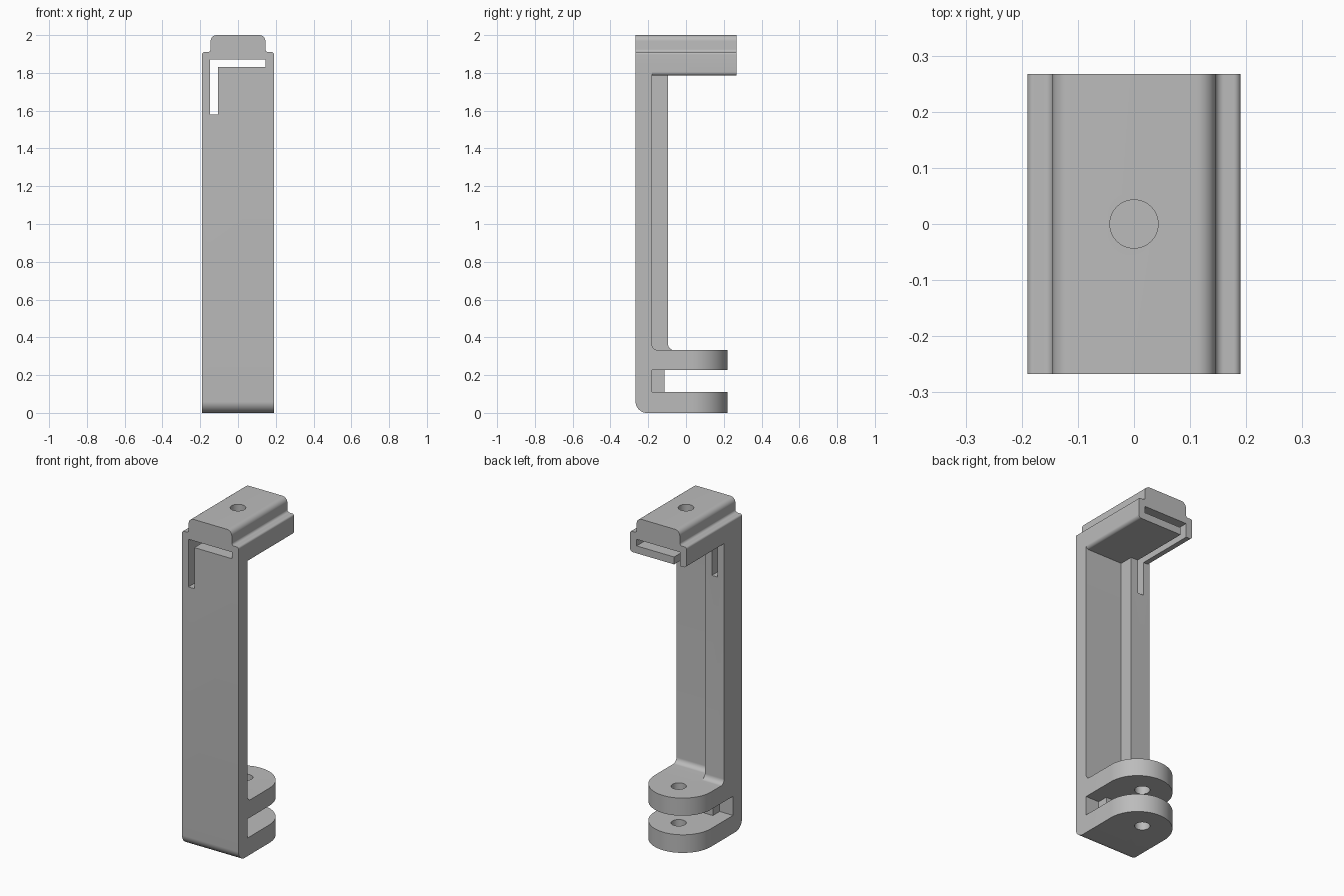
import bpy, bmesh, math
from mathutils import Vector

if "Cube" in bpy.data.objects:
    bpy.data.objects.remove(bpy.data.objects["Cube"])

grey = bpy.data.materials.new("plain grey")
grey.diffuse_color = (0.5, 0.5, 0.5, 1)
grey.use_nodes = True
grey.node_tree.nodes["Principled BSDF"].inputs["Base Color"].default_value = grey.diffuse_color


def rounded(corners, steps=8):
    """Closed 2D outline; a corner may carry a third value, its fillet radius."""
    out, n = [], len(corners)
    for i, c in enumerate(corners):
        p = Vector(c[:2])
        if len(c) == 2:
            out.append(p)
            continue
        a = (Vector(corners[i - 1][:2]) - p).normalized()
        b = (Vector(corners[(i + 1) % n][:2]) - p).normalized()
        half = a.angle(b) / 2
        centre = p + (a + b).normalized() * c[2] / math.sin(half)
        s = p + a * c[2] / math.tan(half) - centre
        e = p + b * c[2] / math.tan(half) - centre
        for k in range(steps + 1):
            t = k / steps
            out.append(centre + s.lerp(e, t).normalized() * c[2])
    return out


def prism(name, outline, axis, lo, hi):
    """Extrude a 2D outline along an axis."""
    place = {"x": lambda u, v, w: (w, u, v),
             "y": lambda u, v, w: (u, w, v),
             "z": lambda u, v, w: (u, v, w)}[axis]
    bm = bmesh.new()
    face = bm.faces.new([bm.verts.new(place(u, v, lo)) for u, v in outline])
    ext = bmesh.ops.extrude_face_region(bm, geom=[face])
    verts = [g for g in ext["geom"] if isinstance(g, bmesh.types.BMVert)]
    bmesh.ops.translate(bm, verts=verts, vec=place(0, 0, hi - lo))
    bmesh.ops.recalc_face_normals(bm, faces=bm.faces)
    mesh = bpy.data.meshes.new(name)
    bm.to_mesh(mesh)
    bm.free()
    mesh.materials.append(grey)
    ob = bpy.data.objects.new(name, mesh)
    bpy.context.collection.objects.link(ob)
    return ob


def circle(cx, cy, r, n=48):
    return [(cx + r * math.cos(math.tau * i / n), cy + r * math.sin(math.tau * i / n))
            for i in range(n)]


def combine(target, other, op):
    mod = target.modifiers.new(op, "BOOLEAN")
    mod.object, mod.operation, mod.solver = other, op, "EXACT"
    bpy.context.view_layer.objects.active = target
    bpy.ops.object.modifier_apply(modifier=mod.name)
    bpy.data.objects.remove(other)


W, F, B = 0.19, -0.267, 0.267

# upright plate with the foot, side profile
bracket = prism("clamp_bracket", rounded([
    (F, 0, 0.06), (0.22, 0), (0.22, 0.333), (-0.18, 0.333, 0.03),
    (-0.18, 1.85), (F, 1.85)]), "x", -W, W)

# thicker rib along the left side of the plate
rib = prism("rib", rounded([
    (-0.22, 0.26), (0, 0.26), (0, 0.333), (-0.095, 0.333, 0.03),
    (-0.095, 1.85), (-0.22, 1.85)]), "x", -W, -0.06)
combine(bracket, rib, "UNION")

# stepped head block
half = [(W, 1.785, 0.02), (W, 1.91, 0.012), (0.145, 1.91, 0.015), (0.145, 2.0, 0.032)]
mirror = [(-c[0],) + c[1:] for c in reversed(half)]
head = prism("head", rounded(half + mirror), "y", F, B)
combine(bracket, head, "UNION")

# round ends of the two lugs
arc = [(-W * math.cos(math.pi * i / 40), 0.03 + W * math.sin(math.pi * i / 40))
       for i in range(41)]
trim = prism("lug_trim", [(-0.3, 0.3), (-0.3, 0.03)] + arc + [(0.3, 0.03), (0.3, 0.3)],
             "z", -0.1, 0.5)
combine(bracket, trim, "DIFFERENCE")

# gap between the lugs, leaving a raised pad at the back of it
gap = prism("lug_gap", [(-0.3, -0.18), (-0.1, -0.18), (-0.1, -0.115), (0.1, -0.115),
                        (0.1, -0.18), (0.3, -0.18), (0.3, 0.3), (-0.3, 0.3)],
            "z", 0.11, 0.226)
combine(bracket, gap, "DIFFERENCE")

# L-shaped slot running front to back
slot = prism("slot", [(-0.147, 1.58), (-0.107, 1.58), (-0.107, 1.83), (0.145, 1.83),
                      (0.145, 1.87), (-0.147, 1.87)], "y", -0.4, 0.4)
combine(bracket, slot, "DIFFERENCE")

# pin hole through the lugs, screw hole down into the slot
combine(bracket, prism("pin_hole", circle(0, 0.07, 0.042), "z", -0.1, 0.5), "DIFFERENCE")
combine(bracket, prism("screw_hole", circle(0, 0, 0.043), "z", 1.85, 2.1), "DIFFERENCE")

bpy.ops.object.select_all(action="DESELECT")
bracket.select_set(True)
bpy.context.view_layer.objects.active = bracket
bpy.ops.object.shade_smooth_by_angle(angle=math.radians(30))
